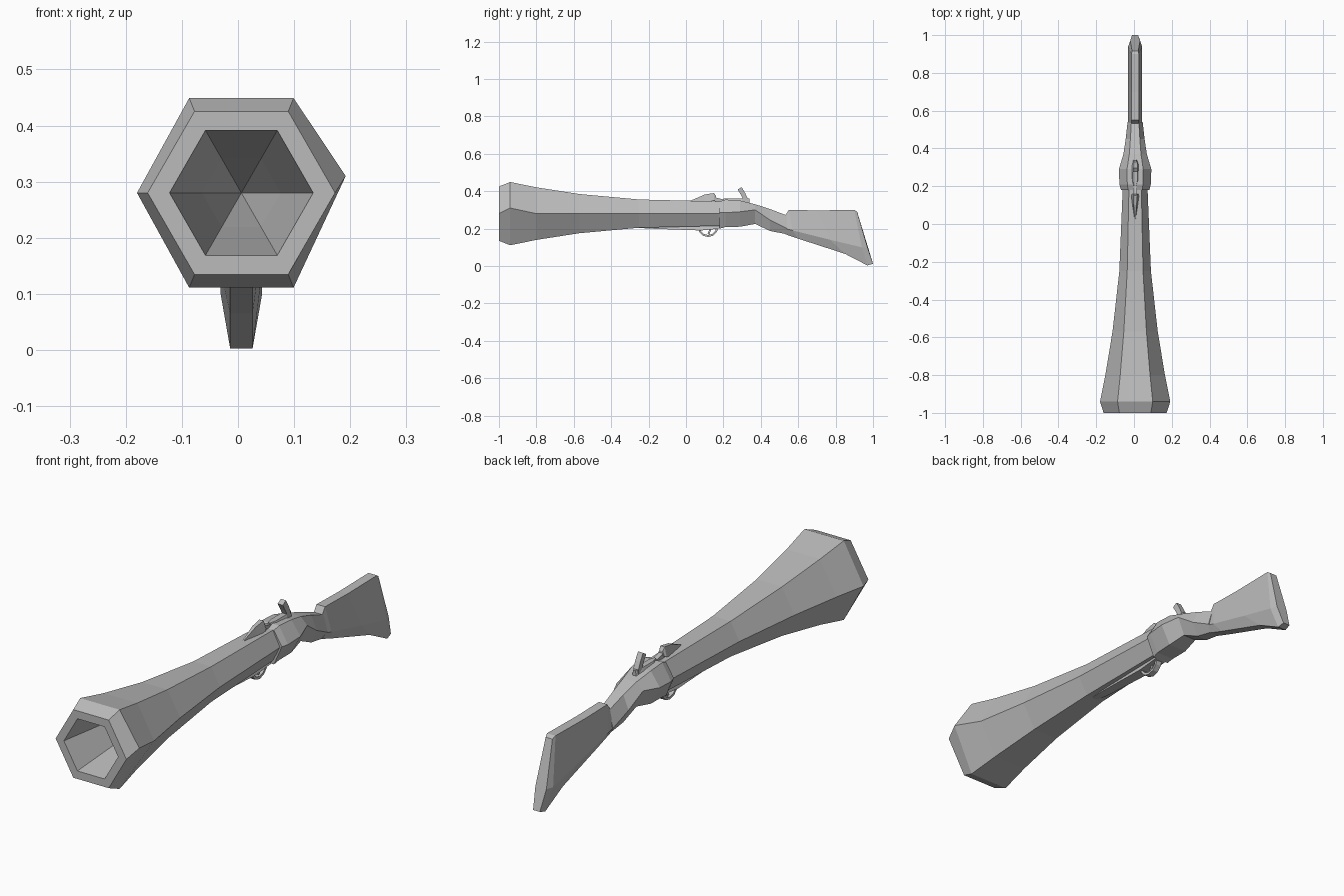
import bpy, bmesh, math
from mathutils import Vector

cube = bpy.data.objects.get("Cube")
if cube:
    bpy.data.objects.remove(cube, do_unlink=True)

shade = 0.5
middle = 0.006
axis_height = 0.28
breech = 0.18
rim = -0.94

grey = bpy.data.materials.new("plain grey")
grey.use_nodes = True
grey.diffuse_color = (shade, shade, shade, 1)
shader = grey.node_tree.nodes["Principled BSDF"]
shader.inputs["Base Color"].default_value = grey.diffuse_color


def finish(bm, name):
    bmesh.ops.recalc_face_normals(bm, faces=bm.faces)
    mesh = bpy.data.meshes.new(name)
    bm.to_mesh(mesh)
    bm.free()
    mesh.materials.append(grey)
    part = bpy.data.objects.new(name, mesh)
    bpy.context.collection.objects.link(part)


def loft(name, rings):
    """Skin a row of rings and cap both ends; a last ring of one point makes a tip."""
    bm = bmesh.new()
    rows = [[bm.verts.new(point) for point in ring] for ring in rings]
    for near, far in zip(rows, rows[1:]):
        for i in range(len(near)):
            before = i - 1
            if len(far) == 1:
                bm.faces.new((near[before], near[i], far[0]))
            else:
                bm.faces.new((near[before], near[i], far[i], far[before]))
    for end in (rows[0], rows[-1]):
        if len(end) > 2:
            bm.faces.new(end)
    finish(bm, name)


def hexagon(top, side, bottom, width, flat):
    """Six-sided section; top, side and bottom are (y, z) pairs."""
    right_half = [(flat, top), (width, side), (flat, bottom)]
    left_half = [(-x, level) for x, level in reversed(right_half)]
    return [Vector((middle + x, y, z)) for x, (y, z) in right_half + left_half]


def upright(y, top, side, bottom, width):
    return hexagon((y, top), (y, side), (y, bottom), width, width / 2)


def round_section(y, width, height):
    return upright(y, axis_height + height, axis_height, axis_height - height, width)


def flared(y):
    """Barrel section that swells towards the muzzle."""
    t = (breech - y) / (breech - rim)
    return round_section(y, 0.066 + 0.12 * t ** 2, 0.065 + 0.104 * t ** 2.4)


def bore(y, radius):
    return round_section(y, radius, radius * 0.87)


def strap(name, path, thickness, half_width):
    """Flat bar following a (y, z) centre line, as wide as half_width each way in x."""
    points = [Vector((middle, y, z)) for y, z in path]
    across = Vector((half_width, 0, 0))
    rings = []
    for i, point in enumerate(points):
        ahead = points[min(i + 1, len(points) - 1)] - points[max(i - 1, 0)]
        up = across.cross(ahead).normalized() * thickness / 2
        rings.append([point + across + up, point - across + up,
                      point - across - up, point + across - up])
    loft(name, rings)


def wedge(name, stations):
    """Tapered bar from (y, half width, low, high) stations, narrower on top."""
    rings = []
    for y, width, low, high in stations:
        corners = [(-width, low), (width, low), (width / 2, high), (-width / 2, high)]
        rings.append([Vector((middle + x, y, z)) for x, z in corners])
    loft(name, rings)


# Flared barrel, running over the rim and down into the hollow bore
outside = [flared(y) for y in (breech, -0.25, -0.57, -0.8, rim)]
outside[-1][1].z += 0.03
hollow = [bore(-1, 0.167), bore(-1, 0.128), bore(-0.65, 0.07)]
bore_end = [Vector((middle, -0.3, axis_height))]
loft("barrel", outside + hollow + [bore_end])

# Receiver and wrist swelling behind the barrel
loft("receiver", [
    upright(breech, 0.345, 0.285, 0.2, width=0.075),
    upright(0.21, 0.355, 0.285, 0.208, width=0.083),
    upright(0.29, 0.35, 0.29, 0.21, width=0.086),
    upright(0.37, 0.33, 0.3, 0.225, width=0.062),
    upright(0.45, 0.304, 0.245, 0.187, width=0.05),
    upright(0.54, 0.27, 0.2, 0.17, width=0.04),
])

# Butt stock with a raised comb and a slanted end
stock_width = 0.037
stock_flat = 0.02
stock = [
    hexagon(top, side, bottom, stock_width, stock_flat)
    for top, side, bottom in (
        ((0.53, 0.27), (0.53, 0.2), (0.53, 0.17)),
        ((0.55, 0.3), (0.57, 0.19), (0.6, 0.146)),
        ((0.7, 0.297), (0.77, 0.14), (0.85, 0.065)),
        ((0.9, 0.3), (0.94, 0.1), (0.97, 0.003)),
    )
]
butt = hexagon((0.915, 0.29), (0.97, 0.1), (1, 0.012), stock_width * 0.7, stock_flat * 0.8)
loft("stock", stock + [butt])

# Long tapering plate under the barrel
wedge("lower_plate", [
    (-0.26, 0.01, 0.205, 0.23),
    (-0.2, 0.02, 0.2, 0.23),
    (0.08, 0.025, 0.19, 0.23),
    (breech, 0.025, 0.2, 0.23),
])

# Trigger guard as half a loop, with the trigger hanging inside it
guard_y = 0.118
guard_z = 0.21
guard_radius = 0.05
steps = 6
guard = []
for step in range(steps + 1):
    angle = math.pi * (1 + step / steps)
    guard.append((guard_y + guard_radius * math.cos(angle),
                  guard_z + guard_radius * math.sin(angle)))
strap("trigger_guard", guard, thickness=0.011, half_width=0.013)
strap("trigger", [(0.125, 0.21), (0.128, 0.19), (0.12, 0.17)], thickness=0.01, half_width=0.006)

# Striking plate on the barrel, pointed at the front, on a short arm
wedge("striking_plate", [
    (0.015, 0.004, 0.33, 0.345),
    (0.1, 0.016, 0.335, 0.382),
    (0.15, 0.02, 0.35, 0.39),
    (0.16, 0.016, 0.355, 0.375),
])
strap("striking_arm", [(0.14, 0.36), (0.2, 0.345)], thickness=0.02, half_width=0.01)

# Shallow pan behind the striking plate
wedge("pan", [(y, width, 0.335, 0.36)
              for y, width in ((0.2, 0.01), (0.23, 0.024), (0.3, 0.024), (0.34, 0.01))])

# Curved hammer leaning forward
strap("hammer", [(0.287, 0.415), (0.305, 0.385), (0.317, 0.36), (0.315, 0.33)],
      thickness=0.025, half_width=0.012)
